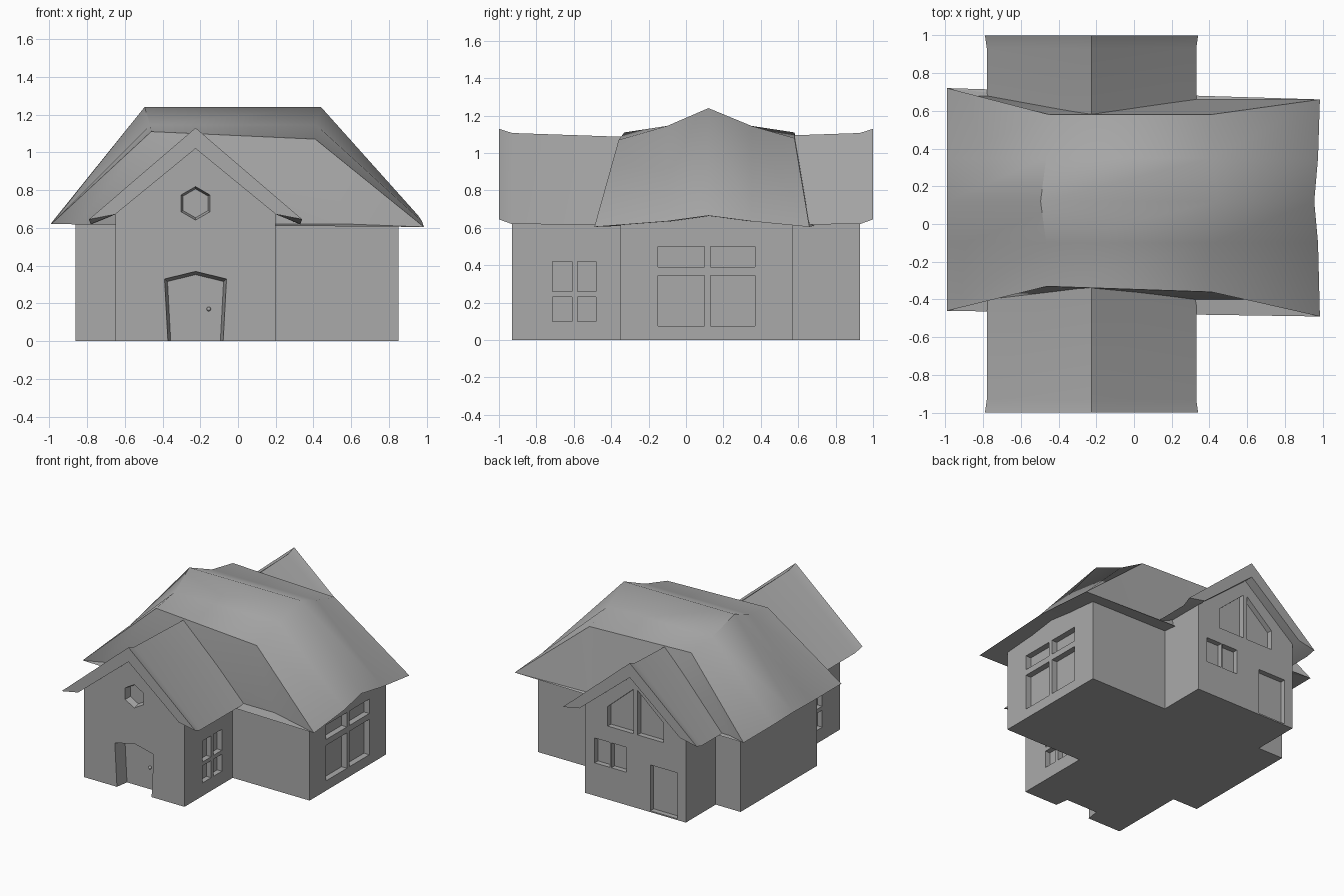
import bpy
import bmesh
import math
from mathutils import Vector

default_cube = bpy.data.objects.get("Cube")
if default_cube:
    bpy.data.objects.remove(default_cube, do_unlink=True)

plaster = bpy.data.materials.new("plain grey")
plaster.use_nodes = True
GREY = (0.4, 0.4, 0.4, 1.0)
plaster.diffuse_color = GREY
plaster.node_tree.nodes["Principled BSDF"].inputs["Base Color"].default_value = GREY

RIDGE_X = -0.225      # centre line of the cross wing
WING_HALF = 0.425     # half width of the cross wing
WING_END = 0.93       # gable walls stand at plus and minus this y


def finish(name, bm):
    """Turn a bmesh into a shaded object with the shared material."""
    bmesh.ops.recalc_face_normals(bm, faces=bm.faces)
    mesh = bpy.data.meshes.new(name)
    bm.to_mesh(mesh)
    bm.free()
    mesh.materials.append(plaster)
    obj = bpy.data.objects.new(name, mesh)
    bpy.context.collection.objects.link(obj)
    return obj


def loft(bm, rings):
    """Skin closed rings of equal length and cap both ends."""
    rows = [[bm.verts.new(p) for p in ring] for ring in rings]
    for a, b in zip(rows, rows[1:]):
        for i in range(len(a)):
            j = (i + 1) % len(a)
            bm.faces.new((a[i], a[j], b[j], b[i]))
    bm.faces.new(rows[0])
    bm.faces.new(rows[-1])


def prism(bm, profile, axis, start, end, scale=1.0):
    """Extrude a profile along x or y; scale shrinks the far end."""
    cu = sum(u for u, v in profile) / len(profile)
    cv = sum(v for u, v in profile) / len(profile)

    def ring(at, s):
        pts = [(cu + (u - cu) * s, cv + (v - cv) * s) for u, v in profile]
        return [(at, u, v) if axis == "x" else (u, at, v) for u, v in pts]

    loft(bm, [ring(start, 1.0), ring(end, scale)])


def rect(u0, u1, v0, v1):
    return [(u0, v0), (u1, v0), (u1, v1), (u0, v1)]


def carve(target, bm):
    """Cut recesses out of a wall block, then drop the cutter."""
    cutter = finish("recess_cutter", bm)
    cutter.hide_render = True
    mod = target.modifiers.new("recesses", "BOOLEAN")
    mod.operation = "DIFFERENCE"
    mod.solver = "EXACT"
    mod.object = cutter
    bpy.context.view_layer.objects.active = target
    bpy.ops.object.modifier_apply(modifier=mod.name)
    bpy.data.objects.remove(cutter, do_unlink=True)


def smooth(obj, degrees):
    bpy.ops.object.select_all(action="DESELECT")
    obj.select_set(True)
    bpy.context.view_layer.objects.active = obj
    bpy.ops.object.shade_smooth_by_angle(angle=math.radians(degrees))


# Main block, with four window panes in the left end wall
bm = bmesh.new()
prism(bm, rect(-0.35, 0.57, 0, 0.68), "x", -0.86, 0.85)
main_walls = finish("main_walls", bm)
bm = bmesh.new()
for y0, y1 in ((-0.15, 0.10), (0.13, 0.37)):
    for z0, z1 in ((0.075, 0.345), (0.39, 0.50)):
        prism(bm, rect(y0, y1, z0, z1), "x", 0.9, 0.805)
carve(main_walls, bm)

# Cross wing with a gable at each end
bm = bmesh.new()
left, right = RIDGE_X + WING_HALF, RIDGE_X - WING_HALF
gable = [(right, 0), (left, 0), (left, 0.69), (RIDGE_X, 1.03), (right, 0.69)]
prism(bm, gable, "y", -WING_END, WING_END)
wing_walls = finish("wing_walls", bm)

bm = bmesh.new()
# Side windows of the front half, on both sides
for wall, out in ((left, 1), (right, -1)):
    for y0, y1 in ((-0.715, -0.61), (-0.58, -0.48)):
        for z0, z1 in ((0.10, 0.23), (0.26, 0.42)):
            prism(bm, rect(y0, y1, z0, z1), "x", wall + out * 0.05, wall - out * 0.04)
# Front door recess, narrowing inwards
door = [(-0.37, -0.04), (-0.08, -0.04), (-0.06, 0.33), (RIDGE_X, 0.37), (-0.39, 0.33)]
prism(bm, door, "y", -WING_END - 0.005, -WING_END + 0.1, 0.9)
# Six-sided attic window
hexagon = []
for i in range(6):
    a = math.radians(90 + 60 * i)
    hexagon.append((RIDGE_X + 0.09 * math.cos(a), 0.73 + 0.09 * math.sin(a)))
prism(bm, hexagon, "y", -WING_END - 0.005, -WING_END + 0.05, 0.85)
# Back door, paired small windows and slanted attic windows
back = [rect(-0.58, -0.35, 0.01, 0.36)]
back += [rect(x, x + 0.13, 0.25, 0.44) for x in (-0.15, -0.01)]
for s in (-1, 1):
    near, far = RIDGE_X + s * 0.017, RIDGE_X + s * 0.235
    back.append([(near, 0.56), (far, 0.56), (far, 0.71), (near, 0.90)])
for profile in back:
    prism(bm, profile, "y", WING_END + 0.05, WING_END - 0.04)
carve(wing_walls, bm)

# Front door knob
bm = bmesh.new()
bmesh.ops.create_uvsphere(bm, u_segments=10, v_segments=6, radius=0.012)
bmesh.ops.translate(bm, verts=bm.verts, vec=Vector((-0.155, -WING_END + 0.09, 0.17)))
door_knob = finish("door_knob", bm)

# Wing roof: a chevron lofted along y, flared at both ends
bm = bmesh.new()
rings = []
stations = ((-1, 0.565, 0.645, 1.13), (-0.93, 0.555, 0.62, 1.107), (0, 0.555, 0.615, 1.075),
            (0.93, 0.555, 0.62, 1.107), (1, 0.565, 0.645, 1.13))
for y, half, eave, top in stations:
    chevron = [(-half, eave), (0, top), (half, eave),
               (WING_HALF, 0.672), (0, 1.02), (-WING_HALF, 0.672)]
    rings.append([(RIDGE_X + u, y, z) for u, z in chevron])
loft(bm, rings)
wing_roof = finish("wing_roof", bm)

# Main roof: arched top, sloping ends, steep front and back
bm = bmesh.new()


def row(points):
    return [bm.verts.new(p) for p in points]


top_l = row([(-0.46, -0.33, 1.11), (-0.465, -0.1, 1.145), (-0.495, 0.12, 1.24),
             (-0.465, 0.35, 1.145), (-0.45, 0.58, 1.11)])
top_r = row([(0.41, -0.36, 1.07), (0.415, -0.1, 1.145), (0.44, 0.12, 1.24),
             (0.415, 0.35, 1.145), (0.41, 0.58, 1.08)])
eave_l = row([(-0.99, -0.46, 0.62), (-0.99, -0.1, 0.62), (-0.99, 0.12, 0.625),
              (-0.99, 0.35, 0.62), (-0.99, 0.72, 0.62)])
eave_r = row([(0.985, -0.49, 0.605), (0.975, -0.1, 0.635), (0.955, 0.12, 0.665),
              (0.975, 0.35, 0.635), (0.985, 0.66, 0.605)])
eave_front = row([(-0.85, -0.40, 0.62), (0.59, -0.40, 0.62)])
eave_back = row([(-0.85, 0.68, 0.62), (0.34, 0.66, 0.62)])
for a, b in ((top_l, top_r), (top_r, eave_r), (eave_r, eave_l), (eave_l, top_l)):
    for i in range(len(a) - 1):
        bm.faces.new((a[i], a[i + 1], b[i + 1], b[i]))
for end, (el, er) in ((0, eave_front), (-1, eave_back)):
    tl, tr, bl, br = top_l[end], top_r[end], eave_l[end], eave_r[end]
    for face in ((tl, bl, el), (tl, el, er, tr), (tr, er, br), (bl, br, er, el)):
        bm.faces.new(face)
main_roof = finish("main_roof", bm)

for obj in (main_walls, wing_walls, wing_roof):
    smooth(obj, 30)
for obj in (main_roof, door_knob):
    smooth(obj, 46)
